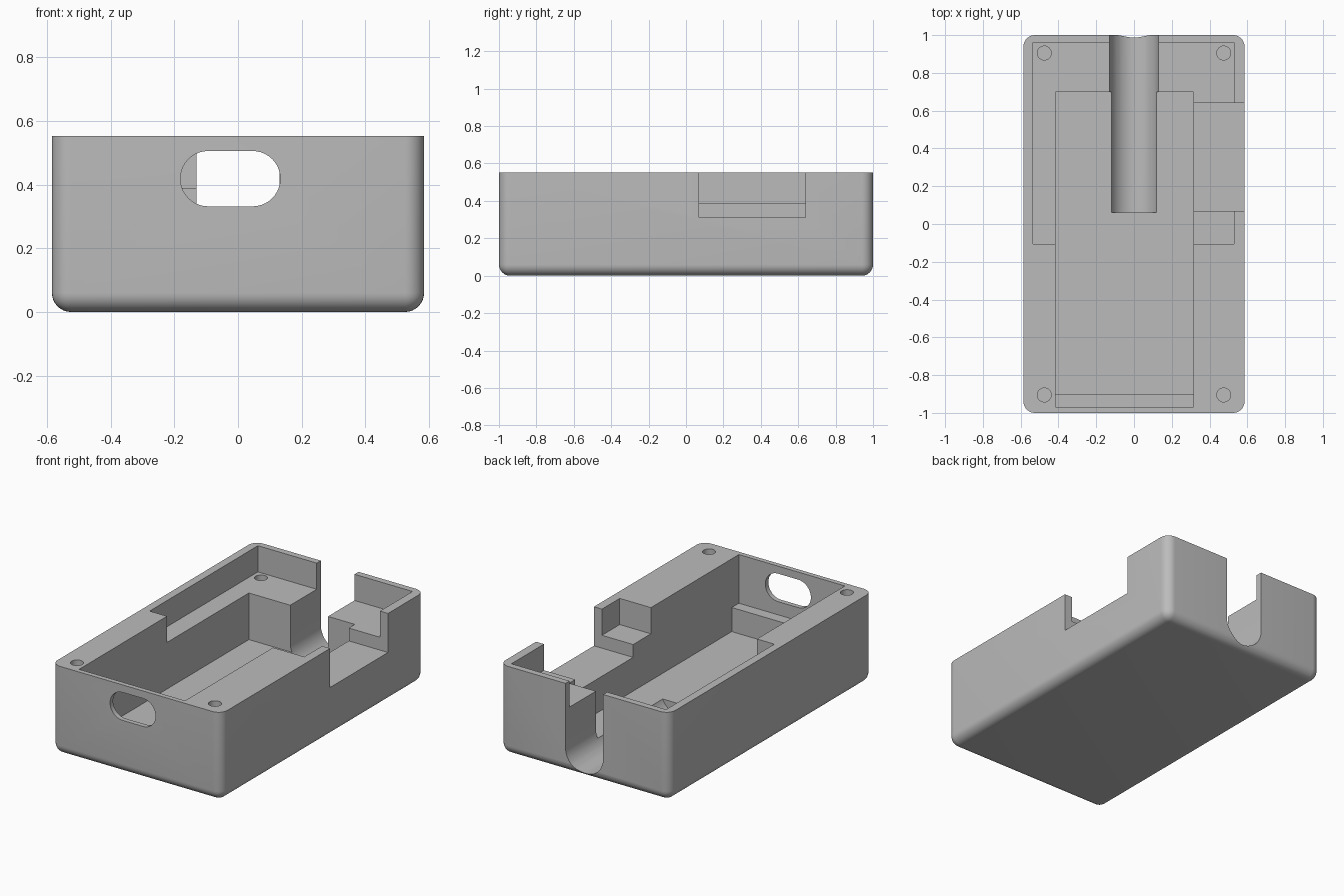
import bpy, bmesh, math
from mathutils import Matrix, Vector

old = bpy.data.objects.get("Cube")
if old:
    bpy.data.objects.remove(old, do_unlink=True)

TOP, OVER = 0.553, 0.7      # rim height, height of cutters above the rim
HALF_X, HALF_Y = 0.585, 1.0
FLOOR, SHELF, LEDGE = 0.10, 0.39, 0.25

grey = bpy.data.materials.new("plain_grey")
grey.use_nodes = True
grey.diffuse_color = (0.5, 0.5, 0.5, 1)
grey.node_tree.nodes["Principled BSDF"].inputs["Base Color"].default_value = (0.5, 0.5, 0.5, 1)


def add_object(name, bm):
    bmesh.ops.recalc_face_normals(bm, faces=bm.faces)
    mesh = bpy.data.meshes.new(name)
    bm.to_mesh(mesh)
    bm.free()
    mesh.materials.append(grey)
    obj = bpy.data.objects.new(name, mesh)
    bpy.context.collection.objects.link(obj)
    return obj


def box(x0, x1, y0, y1, z0, z1):
    bm = bmesh.new()
    size = Matrix.Diagonal((x1 - x0, y1 - y0, z1 - z0, 1))
    centre = Matrix.Translation(((x0 + x1) / 2, (y0 + y1) / 2, (z0 + z1) / 2))
    bmesh.ops.create_cube(bm, size=1, matrix=centre @ size)
    return bm


def arc(cx, cz, r, start, end, steps=20):
    angles = [math.radians(start + (end - start) * i / steps) for i in range(steps + 1)]
    return [(cx + r * math.cos(a), cz + r * math.sin(a)) for a in angles]


def prism_along_y(outline, y0, y1):
    bm = bmesh.new()
    face = bm.faces.new([bm.verts.new((x, y0, z)) for x, z in outline])
    moved = bmesh.ops.extrude_face_region(bm, geom=[face])["geom"]
    bmesh.ops.translate(bm, vec=Vector((0, y1 - y0, 0)),
                        verts=[v for v in moved if isinstance(v, bmesh.types.BMVert)])
    return bm


def post_hole(x, y):
    bm = bmesh.new()
    bmesh.ops.create_cone(bm, cap_ends=True, segments=32, radius1=0.037, radius2=0.037,
                          depth=OVER - 0.2, matrix=Matrix.Translation((x, y, (OVER + 0.2) / 2)))
    return bm


# Case body: block with rounded upright corners and a rounded underside
bm = box(-HALF_X, HALF_X, -HALF_Y, HALF_Y, 0, TOP)
rounded = [e for e in bm.edges if min(v.co.z for v in e.verts) < 0.01]
bmesh.ops.bevel(bm, geom=rounded, offset=0.06, segments=8, profile=0.5, affect='EDGES')
case = add_object("case_body", bm)

# Rounded-bottom cable channel and the stadium-shaped front opening
channel = arc(0, 0.153, 0.13, 180, 360) + [(0.13, OVER), (-0.13, OVER)]
opening = arc(0.046, 0.419, 0.087, -90, 90) + arc(-0.094, 0.419, 0.087, 90, 270)

cutters = {
    "shelf_pocket": box(-0.535, 0.53, -0.105, 0.96, SHELF, OVER),
    "main_pocket": box(-0.415, 0.315, -0.90, 0.70, FLOOR, OVER),
    "front_ledge_pocket": box(-0.415, 0.315, -0.97, -0.8, LEDGE, OVER),
    "side_notch": box(0.2, 0.7, 0.07, 0.64, 0.31, OVER),
    "cable_channel": prism_along_y(channel, 0.06, 1.1),
    "front_opening": prism_along_y(opening, -1.1, -0.93),
}
for sx in (-1, 1):
    for sy in (-1, 1):
        cutters[f"post_hole_{sx}_{sy}"] = post_hole(0.475 * sx, 0.905 * sy)

# Carve every recess into the body
bpy.context.view_layer.objects.active = case
for name, shape in cutters.items():
    cutter = add_object(name, shape)
    cutter.hide_render = True
    mod = case.modifiers.new(name, 'BOOLEAN')
    mod.operation, mod.solver, mod.object = 'DIFFERENCE', 'EXACT', cutter
    bpy.ops.object.modifier_apply(modifier=name)
    bpy.data.objects.remove(cutter, do_unlink=True)

bpy.ops.object.select_all(action='DESELECT')
case.select_set(True)
bpy.ops.object.shade_smooth_by_angle(angle=math.radians(30))
